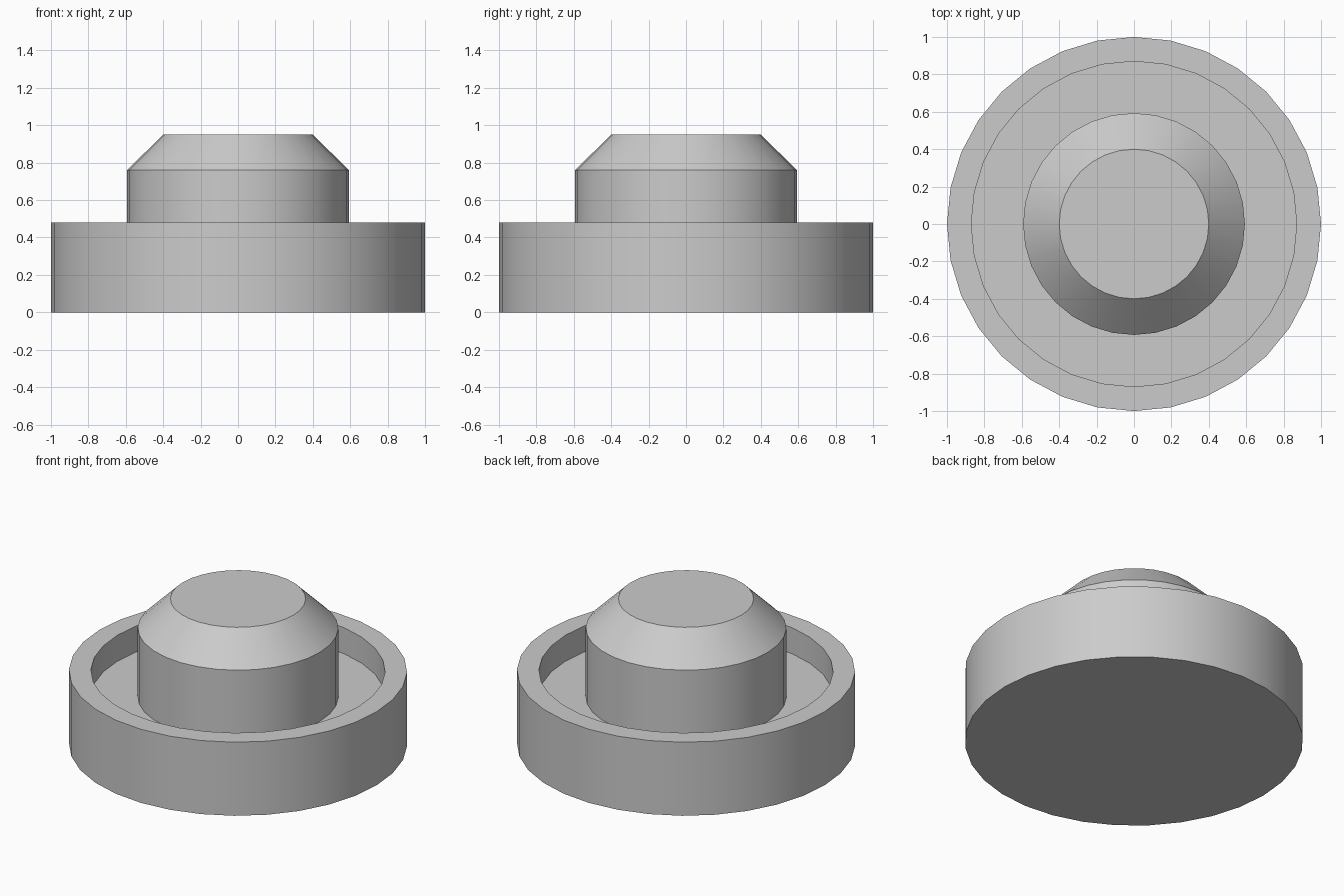
import bpy
import bmesh
import math
from mathutils import Matrix, Vector

cube = bpy.data.objects.get("Cube")
if cube:
    bpy.data.objects.remove(cube, do_unlink=True)

SEGMENTS = 32

# Single plain grey material
grey = bpy.data.materials.new("plain_grey")
grey.use_nodes = True
colour = (0.6, 0.6, 0.6, 1.0)
grey.diffuse_color = colour
grey.node_tree.nodes["Principled BSDF"].inputs["Base Color"].default_value = colour


def lathe(name, profile):
    """Revolve an axis-to-axis (radius, height) profile into a closed solid."""
    bm = bmesh.new()
    verts = [bm.verts.new((r, 0, z)) for r, z in profile]
    edges = [bm.edges.new(pair) for pair in zip(verts, verts[1:])]
    bmesh.ops.spin(bm, geom=verts + edges, cent=(0, 0, 0), axis=(0, 0, 1),
                   angle=math.tau, steps=SEGMENTS, use_duplicate=False)
    bmesh.ops.remove_doubles(bm, verts=bm.verts, dist=0.0005)
    bmesh.ops.recalc_face_normals(bm, faces=bm.faces)
    mesh = bpy.data.meshes.new(name)
    bm.to_mesh(mesh)
    bm.free()
    mesh.materials.append(grey)
    obj = bpy.data.objects.new(name, mesh)
    bpy.context.collection.objects.link(obj)
    bpy.ops.object.select_all(action="DESELECT")
    obj.select_set(True)
    bpy.context.view_layer.objects.active = obj
    bpy.ops.object.shade_smooth_by_angle(angle=math.radians(30))
    return obj


# One turned solid: dish base, recessed ring floor, centre post, chamfered top
lathe("dish_with_centre_post", [
    (0, 0), (1, 0), (1, 0.48),          # outer wall
    (0.87, 0.48), (0.87, 0.31),         # rim and groove wall
    (0.593, 0.31), (0.593, 0.76),       # groove floor and post
    (0.4, 0.95), (0, 0.95),             # chamfer and flat top
])
